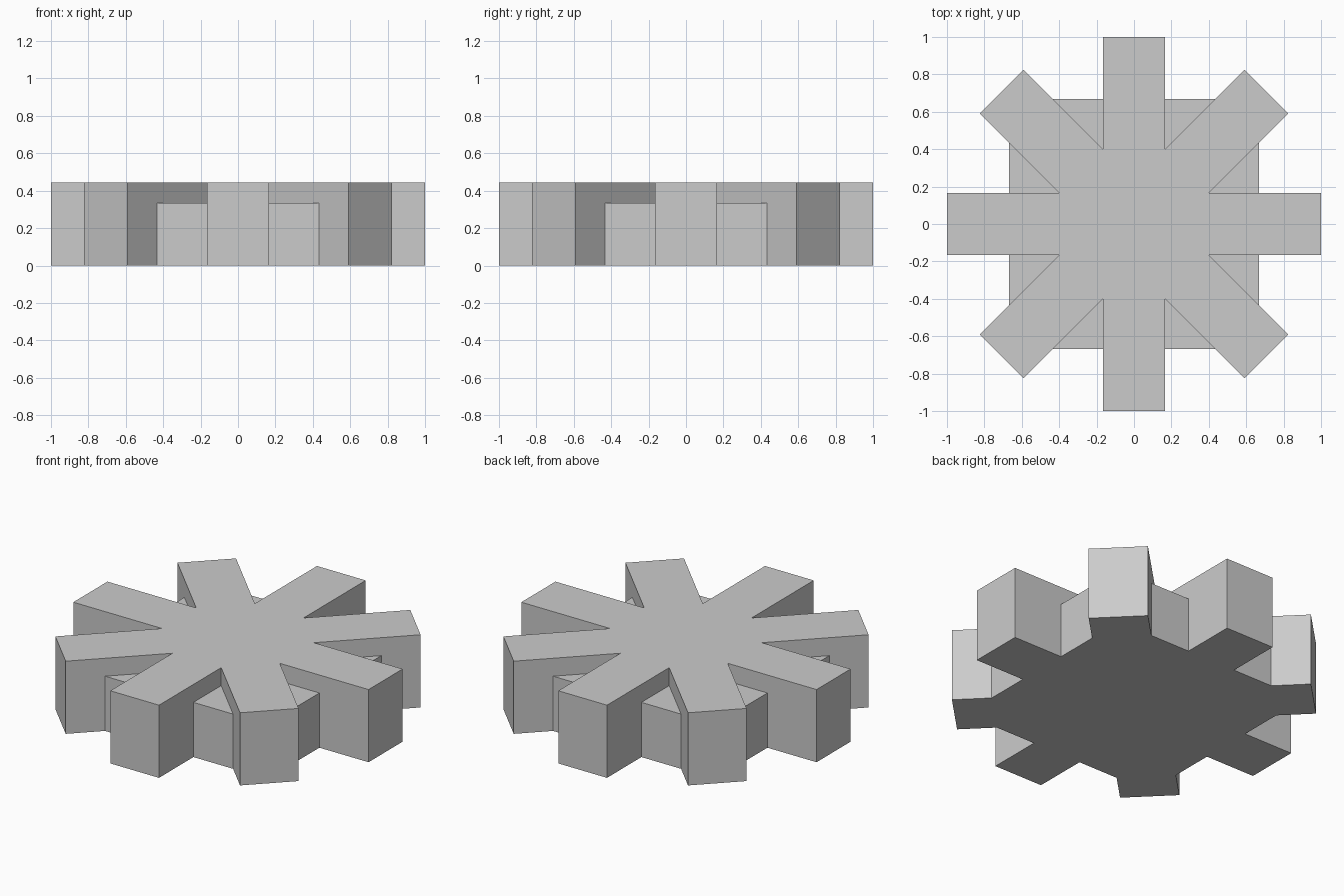
import bpy, bmesh
from math import pi, sin
from mathutils import Vector, Matrix

if "Cube" in bpy.data.objects:
    bpy.data.objects.remove(bpy.data.objects["Cube"])

ARM_HALF = 0.165      # half width of each arm
HEIGHT = 0.445        # arm height
PLATE_HALF = 0.667    # half side of the square plate
PLATE_HEIGHT = 0.335


def prism(name, outline, height):
    """Extrude a flat outline up from z = 0."""
    bm = bmesh.new()
    base = bm.faces.new([bm.verts.new((p.x, p.y, 0)) for p in outline])
    top = bmesh.ops.extrude_face_region(bm, geom=[base])["geom"]
    bmesh.ops.translate(bm, vec=(0, 0, height),
                        verts=[v for v in top if isinstance(v, bmesh.types.BMVert)])
    bmesh.ops.recalc_face_normals(bm, faces=bm.faces)
    mesh = bpy.data.meshes.new(name)
    bm.to_mesh(mesh)
    bm.free()
    obj = bpy.data.objects.new(name, mesh)
    bpy.context.collection.objects.link(obj)
    return obj


# Eight-armed star: two tip corners and one inner notch per arm
outline = []
notch = Matrix.Rotation(pi / 8, 2) @ Vector((ARM_HALF / sin(pi / 8), 0))
for i in range(8):
    turn = Matrix.Rotation(i * pi / 4, 2)
    outline += [turn @ p for p in (Vector((1, -ARM_HALF)), Vector((1, ARM_HALF)), notch)]
star = prism("star_arms", outline, HEIGHT)

# Lower square plate filling the gaps between the arms
s = PLATE_HALF
plate = prism("square_plate", [Vector(p) for p in ((-s, -s), (s, -s), (s, s), (-s, s))],
              PLATE_HEIGHT)

# Fuse the plate into the star, then remove the helper
union = star.modifiers.new("join_plate", 'BOOLEAN')
union.operation = 'UNION'
union.solver = 'EXACT'
union.object = plate
bpy.context.view_layer.objects.active = star
bpy.ops.object.modifier_apply(modifier=union.name)
bpy.data.objects.remove(plate)
